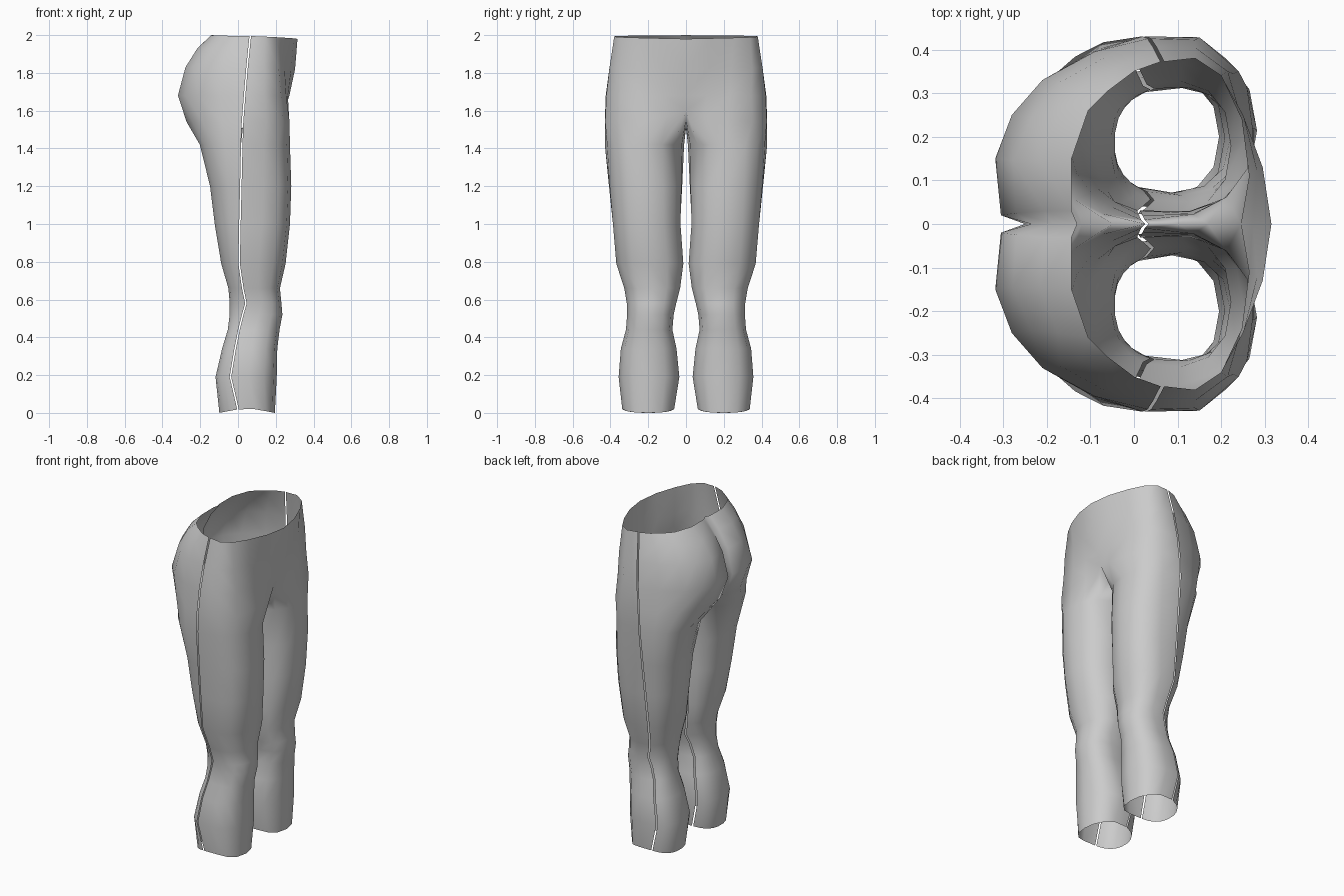
import bpy, math

GAP = 0.004  # half width of the open side seams

fabric = bpy.data.materials.new("grey fabric")
fabric.diffuse_color = (0.6, 0.6, 0.6, 1)

# leg sections: z, back x, front x, inner y, outer y, seam x
LEG = [
    (0.00, -0.10, 0.195, 0.060, 0.340, 0.000),
    (0.19, -0.12, 0.205, 0.035, 0.357, -0.040),
    (0.34, -0.085, 0.208, 0.050, 0.345, -0.015),
    (0.44, -0.055, 0.220, 0.072, 0.318, 0.005),
    (0.52, -0.045, 0.235, 0.065, 0.312, 0.025),
    (0.58, -0.045, 0.230, 0.050, 0.315, 0.042),
    (0.66, -0.052, 0.222, 0.030, 0.328, 0.025),
    (0.79, -0.090, 0.252, 0.013, 0.370, 0.006),
    (1.00, -0.125, 0.275, 0.026, 0.390, 0.010),
    (1.20, -0.150, 0.282, 0.018, 0.410, 0.015),
    (1.42, -0.205, 0.275, 0.010, 0.430, 0.020),
]

# hip sections from the outer seam to the centre line: z at seam, z at centre, (x, y) points
FRONT_HIP = [
    (1.68, 1.68, [(.035, .425), (.14, .422), (.228, .345), (.255, .23), (.264, .11), (.272, 0)]),
    (1.83, 1.82, [(.048, .405), (.14, .405), (.215, .35), (.247, .24), (.282, .12), (.302, 0)]),
    (1.995, 1.98, [(.065, .372), (.14, .38), (.20, .34), (.25, .25), (.295, .13), (.315, 0)]),
]
BACK_HIP = [
    (1.68, 1.68, [(.035, .425), (-.09, .395), (-.21, .33), (-.28, .25), (-.318, .15), (-.305, .02), (-.25, 0)]),
    (1.83, 1.83, [(.048, .405), (-.07, .38), (-.17, .325), (-.235, .245), (-.278, .145), (-.27, .025), (-.235, 0)]),
    (1.93, 1.93, [(.058, .385), (-.04, .36), (-.12, .31), (-.175, .25), (-.215, .145), (-.205, .03), (-.185, 0)]),
    (1.995, 2.0, [(.065, .372), (0, .35), (-.06, .305), (-.105, .26), (-.143, .15), (-.143, .03), (-.13, 0)]),
]
# row where the leg joins the hips and the crotch
FRONT_JOIN = [(.024, .43, 1.54), (.15, .428, 1.54), (.24, .35, 1.54), (.272, .22, 1.55), (.27, .10, 1.57),
              (.245, 0, 1.60), (.17, 0, 1.55), (.10, 0, 1.525), (.03, 0, 1.51)]
BACK_JOIN = [(.024, .43, 1.54), (-.085, .40, 1.54), (-.185, .34, 1.54), (-.24, .25, 1.54), (-.272, .14, 1.54),
             (-.255, .025, 1.54), (-.20, 0, 1.53), (-.12, 0, 1.50), (-.05, 0, 1.50), (.03, 0, 1.51)]


def spow(v, p=0.85):
    return math.copysign(abs(v) ** p, v)


def leg_row(sec, cols, front):
    """Front or back part of one rounded leg section, outer seam to inner seam."""
    z, xb, xf, yi, yo, xs = sec
    cx, rx, cy, ry = (xb + xf) / 2, (xf - xb) / 2, (yi + yo) / 2, (yo - yi) / 2
    xs += GAP if front else -GAP
    a = math.asin(spow((xs - cx) / rx, 1 / 0.85))
    start, end = (a, math.pi - a) if front else (a, -math.pi - a)
    row = []
    for i in range(cols):
        t = start + (end - start) * i / (cols - 1)
        lift = 0.025 * (1 - abs(math.sin(t))) if z == 0 else 0
        row.append((cx + rx * spow(math.sin(t)), cy + ry * spow(math.cos(t)), z + lift))
    return row


def panel(name, join, hips, front):
    """One trouser panel: leg rows, joining row, then hip rows, mirrored across y."""
    shift = GAP if front else -GAP
    rows = [leg_row(s, len(join), front) for s in LEG]
    join = list(join)
    for i in (0, len(join) - 1):
        join[i] = (join[i][0] + shift, join[i][1], join[i][2])
    rows.append(join)
    for z0, z1, pts in hips:
        n = len(pts) - 1
        rows.append([(x + (shift if i == 0 else 0), y, z0 + (z1 - z0) * i / n)
                     for i, (x, y) in enumerate(pts)])
    verts, starts, faces = [], [], []
    for row in rows:
        starts.append(len(verts))
        verts += row
    for r in range(len(rows) - 1):
        for c in range(len(rows[r + 1]) - 1):
            a, b = starts[r] + c, starts[r + 1] + c
            f = (a, a + 1, b + 1, b)
            faces.append(f[::-1] if front else f)
    me = bpy.data.meshes.new(name)
    me.from_pydata(verts, [], faces)
    me.materials.append(fabric)
    me.shade_smooth()
    ob = bpy.data.objects.new(name, me)
    bpy.context.collection.objects.link(ob)
    m = ob.modifiers.new("other_leg", 'MIRROR')
    m.use_axis = (False, True, False)
    m.merge_threshold = 0.0005


panel("trouser_front", FRONT_JOIN, FRONT_HIP, True)
panel("trouser_back", BACK_JOIN, BACK_HIP, False)
